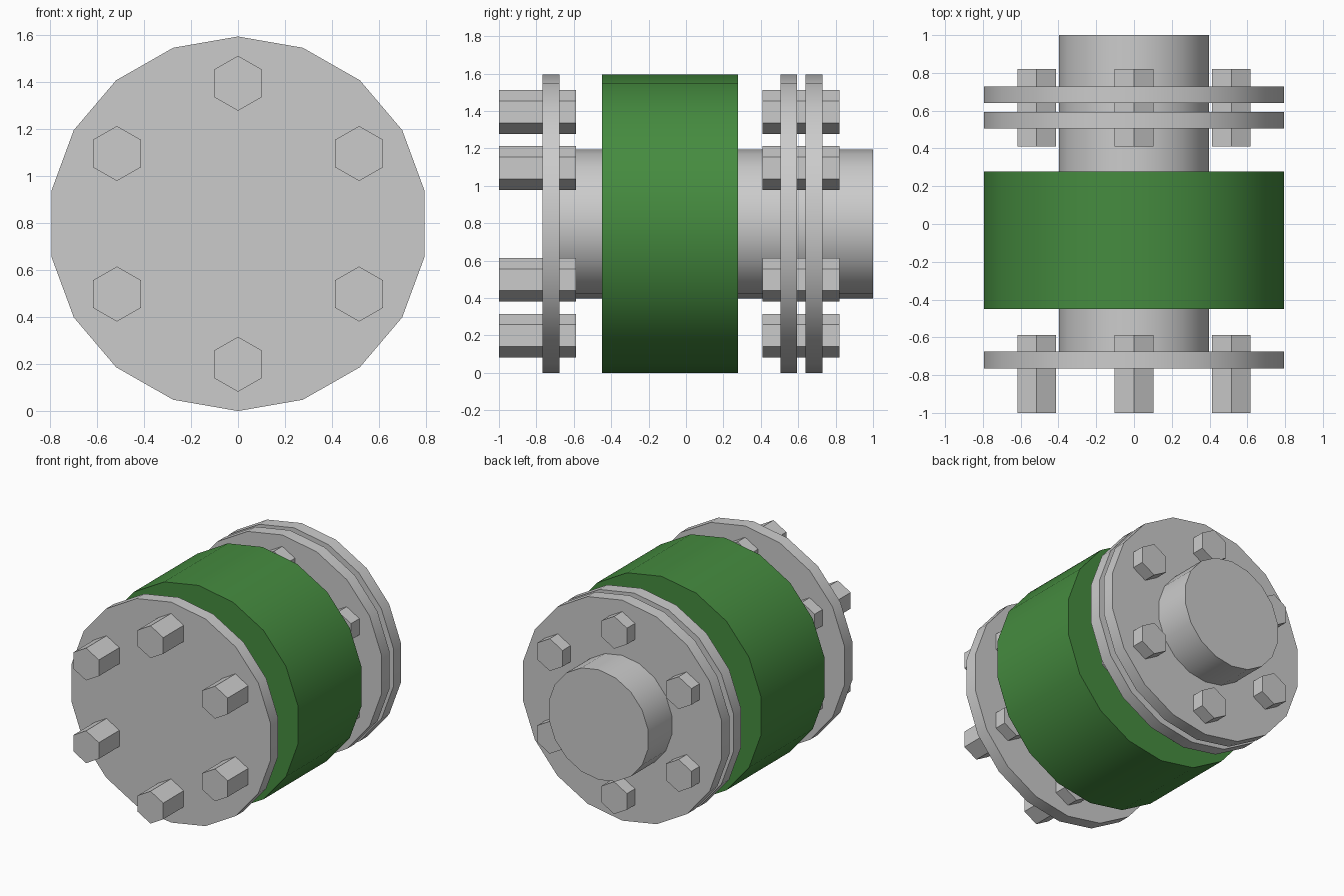
import bpy, bmesh
from math import sin, cos, radians, tau

if "Cube" in bpy.data.objects:
    bpy.data.objects.remove(bpy.data.objects["Cube"])

CZ = 0.797  # height of the shared axis


def prism(name, sides, rx, rz, y0, y1, x=0.0, z=CZ, mat=None, smooth=False):
    """Capped prism along y with a vertex pointing straight up."""
    bm = bmesh.new()
    rings = [[bm.verts.new((rx * sin(tau * i / sides), y, rz * cos(tau * i / sides)))
              for i in range(sides)] for y in (y0, y1)]
    for ring in rings:
        bm.faces.new(ring)
    for i in range(sides):
        j = (i + 1) % sides
        bm.faces.new((rings[0][i], rings[0][j], rings[1][j], rings[1][i]))
    bmesh.ops.recalc_face_normals(bm, faces=bm.faces)
    me = bpy.data.meshes.new(name)
    bm.to_mesh(me)
    bm.free()
    ob = bpy.data.objects.new(name, me)
    ob.location = (x, 0, z)
    bpy.context.collection.objects.link(ob)
    if mat:
        me.materials.append(mat)
    if smooth:
        bpy.ops.object.select_all(action='DESELECT')
        ob.select_set(True)
        bpy.context.view_layer.objects.active = ob
        bpy.ops.object.shade_smooth_by_angle(angle=radians(30))
    return ob


green = bpy.data.materials.new("green_paint")
green.diffuse_color = (0.06, 0.26, 0.05, 1)
green.use_nodes = True
green.node_tree.nodes["Principled BSDF"].inputs["Base Color"].default_value = green.diffuse_color

# Central shaft and green body
prism("shaft", 18, 0.403, 0.398, -0.72, 1.0, smooth=True)
prism("body", 18, 0.807, 0.797, -0.45, 0.278, mat=green, smooth=True)

# Flange discs: one closing the front, a pair at the back
for name, y0, y1 in (("front_flange", -0.766, -0.676),
                     ("inner_back_flange", 0.505, 0.594),
                     ("outer_back_flange", 0.64, 0.729)):
    prism(name, 18, 0.807, 0.797, y0, y1, smooth=True)

# Six hexagonal bolts through each flange
for name, y0, y1 in (("front_bolt", -1.0, -0.588), ("back_bolt", 0.409, 0.821)):
    for i in range(6):
        a = tau * i / 6
        prism(f"{name}_{i + 1}", 6, 0.118, 0.117, y0, y1,
              x=0.595 * sin(a), z=CZ + 0.598 * cos(a))
